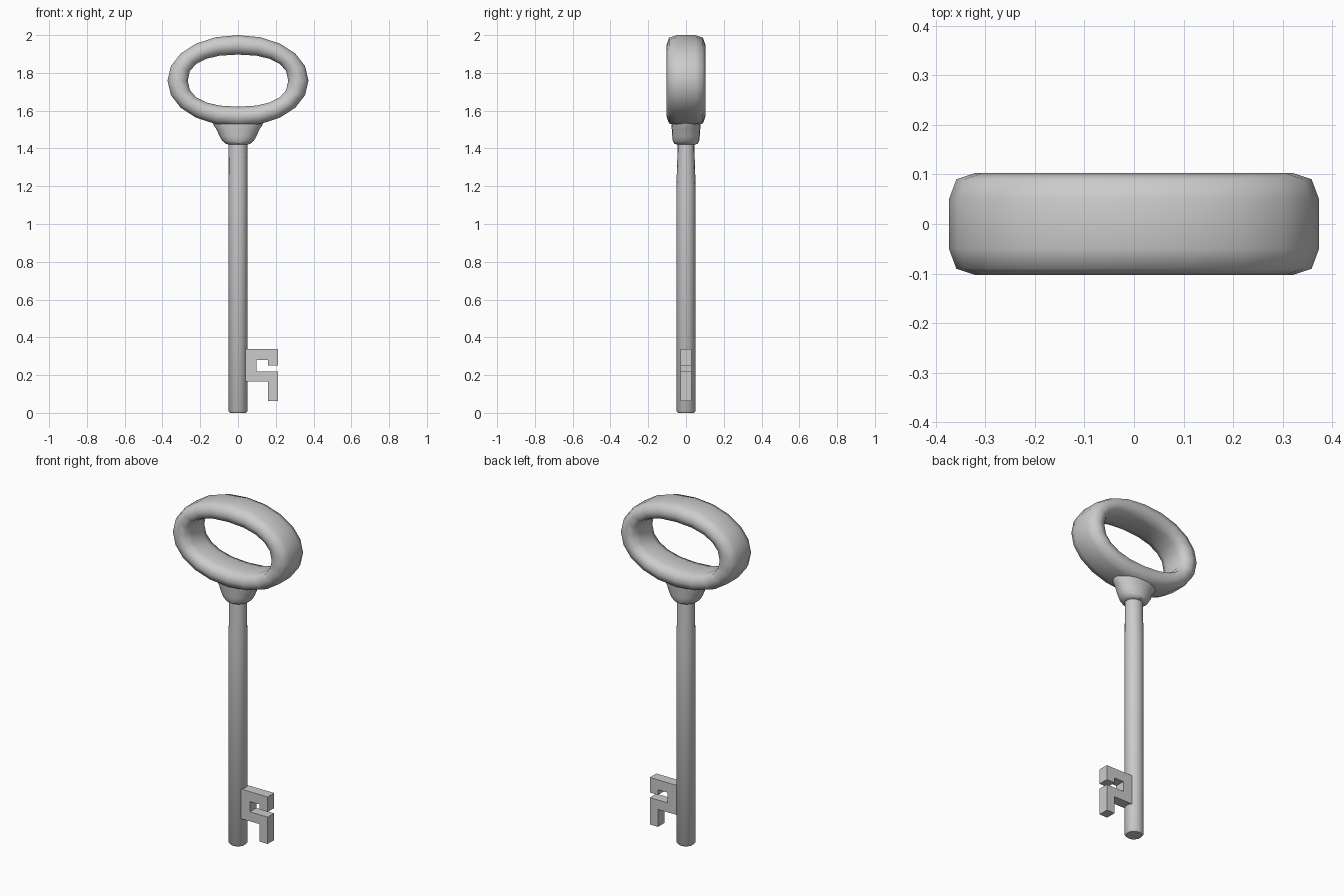
import bpy, bmesh, math

if "Cube" in bpy.data.objects:
    bpy.data.objects.remove(bpy.data.objects["Cube"])

def make(name, bm, angle=40):
    bmesh.ops.recalc_face_normals(bm, faces=bm.faces)
    me = bpy.data.meshes.new(name)
    bm.to_mesh(me)
    bm.free()
    ob = bpy.data.objects.new(name, me)
    bpy.context.collection.objects.link(ob)
    bpy.ops.object.select_all(action='DESELECT')
    ob.select_set(True)
    bpy.context.view_layer.objects.active = ob
    bpy.ops.object.shade_smooth_by_angle(angle=math.radians(angle))
    return ob

def bridge(bm, a, b):
    n = len(a)
    for i in range(n):
        bm.faces.new((a[i], a[(i + 1) % n], b[(i + 1) % n], b[i]))

def stack(name, levels, sides):
    """Stack of elliptical rings given as (z, x radius, y radius), capped."""
    bm = bmesh.new()
    rings = [[bm.verts.new((rx * math.cos(2 * math.pi * i / sides),
                            ry * math.sin(2 * math.pi * i / sides), z))
              for i in range(sides)] for z, rx, ry in levels]
    for a, b in zip(rings, rings[1:]):
        bridge(bm, a, b)
    bm.faces.new(rings[0])
    bm.faces.new(rings[-1])
    return make(name, bm)

def oval(t, a, b, power):
    c, s = math.cos(t), math.sin(t)
    return (math.copysign(a * abs(c) ** (2 / power), c),
            math.copysign(b * abs(s) ** (2 / power), s))

# Oval handle: rounded band between an outer and an inner oval
SECTION = [(0, .103), (.72, .09), (1, .05), (1, -.05), (.72, -.09),
           (0, -.103), (-.72, -.09), (-1, -.05), (-1, .05), (-.72, .09)]
SEGMENTS = 20
bm = bmesh.new()
loops = []
for k in range(SEGMENTS):
    t = 2 * math.pi * k / SEGMENTS
    ox, oz = oval(t, .373, .241, 2.05)
    ix, iz = oval(t, .266, .138, 2.35)
    loops.append([bm.verts.new(((ox + ix) / 2 + s * (ox - ix) / 2, y,
                                1.759 + (oz + iz) / 2 + s * (oz - iz) / 2))
                  for s, y in SECTION])
for k in range(SEGMENTS):
    bridge(bm, loops[k], loops[(k + 1) % SEGMENTS])
make("handle_ring", bm, 60)

# Collar flaring into the handle
stack("collar", [(1.42, .048, .046), (1.425, .065, .062), (1.44, .083, .07),
                 (1.465, .098, .073), (1.50, .113, .075), (1.525, .13, .078),
                 (1.56, .14, .078)], 20)

# Shaft with a softened tip
stack("shaft", [(0, .043, .043), (.01, .051, .051), (1.2, .051, .051),
                (1.38, .05, .045), (1.44, .05, .045)], 16)

# Toothed bit
OUTLINE = [(.03, .338), (.213, .338), (.213, .25), (.16, .25), (.16, .28),
           (.098, .28), (.098, .22), (.213, .22), (.213, .063), (.16, .063),
           (.16, .165), (.03, .165)]
bm = bmesh.new()
face = bm.faces.new([bm.verts.new((x, -.03, z)) for x, z in OUTLINE])
new = bmesh.ops.extrude_face_region(bm, geom=[face])["geom"]
bmesh.ops.translate(bm, vec=(0, .06, 0),
                    verts=[v for v in new if isinstance(v, bmesh.types.BMVert)])
make("bit", bm, 30)
